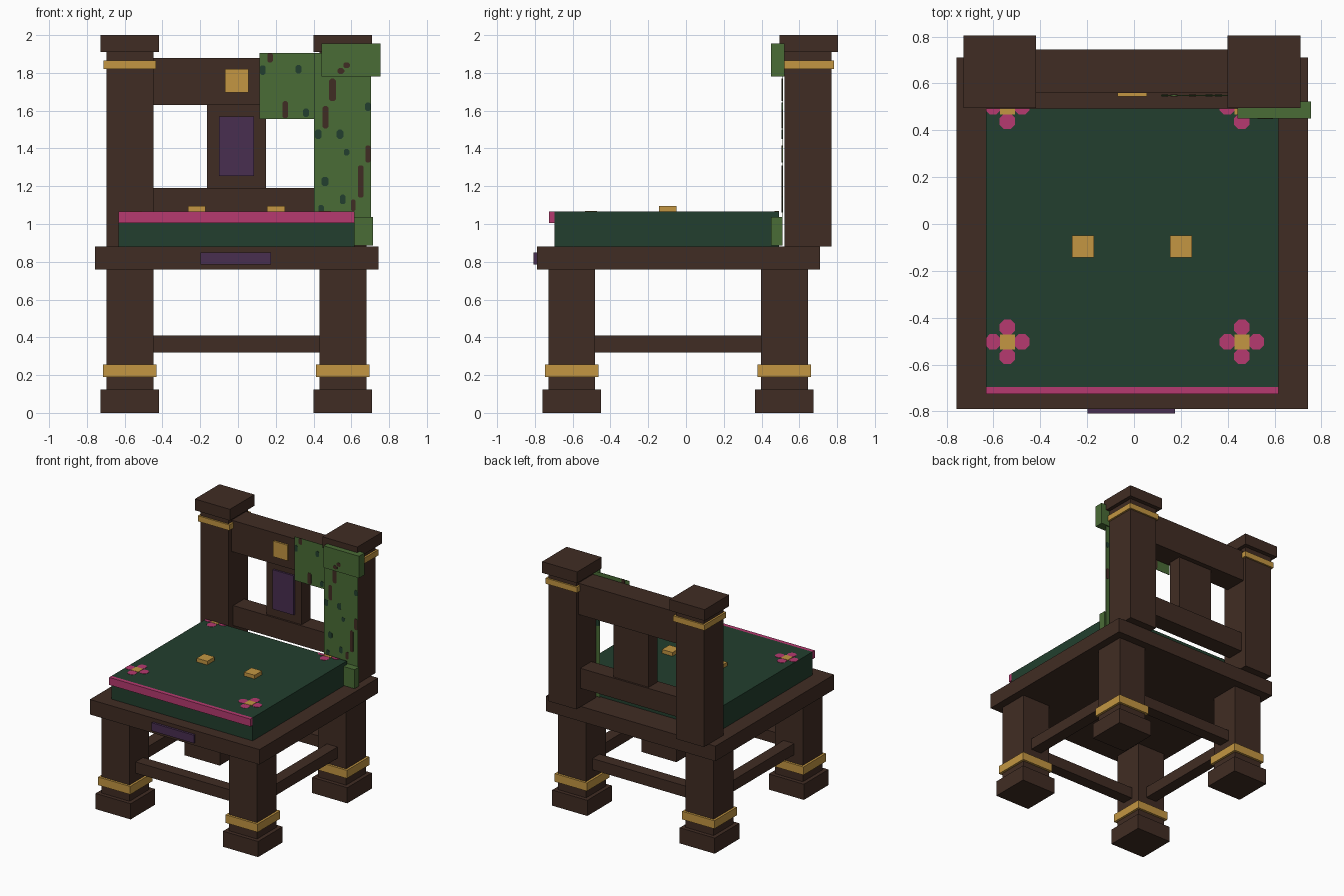
import bpy, bmesh, math

if "Cube" in bpy.data.objects:
    bpy.data.objects.remove(bpy.data.objects["Cube"], do_unlink=True)


def material(name, rgb):
    lin = [((c / 255 + 0.055) / 1.055) ** 2.4 for c in rgb] + [1.0]
    m = bpy.data.materials.new(name)
    m.use_nodes = True
    m.diffuse_color = lin
    m.node_tree.nodes["Principled BSDF"].inputs["Base Color"].default_value = lin
    return m


WOOD = material("dark wood", (64, 44, 35))
GOLD = material("gold", (195, 150, 66))
CLOTH = material("dark green cloth", (34, 63, 46))
PINK = material("pink trim", (182, 58, 112))
PURPLE = material("purple inlay", (72, 46, 80))
LEAF = material("leaf green", (74, 108, 54))


def finish(name, bm, mat):
    bmesh.ops.recalc_face_normals(bm, faces=bm.faces)
    me = bpy.data.meshes.new(name)
    bm.to_mesh(me)
    bm.free()
    me.materials.append(mat)
    ob = bpy.data.objects.new(name, me)
    bpy.context.collection.objects.link(ob)
    return ob


def box(name, x, y, z, mat):
    """Box from (low, high) ranges on each axis."""
    bm = bmesh.new()
    bmesh.ops.create_cube(bm, size=1)
    for v in bm.verts:
        for i, (lo, hi) in enumerate((x, y, z)):
            v.co[i] = lo if v.co[i] < 0 else hi
    return finish(name, bm, mat)


def around(c, half):
    return (c - half, c + half)


def plate(name, outline, offset, depth, mat, upright):
    """Thin extruded outline, lying flat or standing facing the front."""
    bm = bmesh.new()
    if upright:
        vs = [bm.verts.new((a, offset, b)) for a, b in outline]
        move = (0, depth, 0)
    else:
        vs = [bm.verts.new((a, b, offset)) for a, b in outline]
        move = (0, 0, depth)
    f = bm.faces.new(vs)
    ext = bmesh.ops.extrude_face_region(bm, geom=[f], use_keep_orig=True)
    top = [g for g in ext["geom"] if isinstance(g, bmesh.types.BMVert)]
    bmesh.ops.translate(bm, verts=top, vec=move)
    return finish(name, bm, mat)


def octagon(cx, cy, w, h):
    a, b, k = w / 2, h / 2, min(w, h) * 0.28
    return [(cx - a + k, cy - b), (cx + a - k, cy - b), (cx + a, cy - b + k), (cx + a, cy + b - k),
            (cx + a - k, cy + b), (cx - a + k, cy + b), (cx - a, cy + b - k), (cx - a, cy - b + k)]


# Legs, feet, stretchers and back posts
LX, RX, FY, BY, PY = -0.5725, 0.555, -0.605, 0.521, 0.646
for side, x in (("right", LX), ("left", RX)):
    for end, y in (("front", FY), ("back", BY)):
        tag = f"{end}_{side}"
        box(f"{tag}_foot", around(x, 0.155), around(y, 0.155), (0, 0.125), WOOD)
        box(f"{tag}_leg", around(x, 0.124), around(y, 0.124), (0.125, 0.76), WOOD)
        box(f"{tag}_leg_band", around(x, 0.142), around(y, 0.142), (0.19, 0.255), GOLD)
    box(f"{side}_stretcher", around(x, 0.047), (FY + 0.12, BY - 0.12), (0.32, 0.41), WOOD)
    box(f"{side}_back_post", around(x, 0.124), around(PY, 0.124), (0.88, 1.91), WOOD)
    box(f"{side}_post_cap", around(x, 0.155), around(PY + 0.003, 0.155), (1.91, 2.0), WOOD)
    box(f"{side}_post_band", around(x, 0.139), around(PY, 0.137), (1.82, 1.865), GOLD)
for end, y in (("front", FY), ("back", BY)):
    box(f"{end}_stretcher", (LX + 0.12, RX - 0.12), around(y, 0.047), (0.32, 0.41), WOOD)

# Seat slab and its front inlay
box("seat", (-0.757, 0.743), (-0.79, 0.71), (0.76, 0.88), WOOD)
box("seat_inlay", (-0.198, 0.175), (-0.808, -0.79), (0.785, 0.85), PURPLE)

# Backrest
box("top_rail", (LX + 0.12, RX - 0.12), (0.56, 0.745), (1.63, 1.88), WOOD)
box("lower_rail", (LX + 0.12, RX - 0.12), (0.58, 0.72), (1.03, 1.19), WOOD)
box("back_splat", (-0.163, 0.147), (0.595, 0.705), (1.19, 1.63), WOOD)
box("splat_inlay", (-0.1, 0.086), (0.58, 0.595), (1.255, 1.57), PURPLE)
box("rail_ornament", (-0.07, 0.055), (0.545, 0.56), (1.695, 1.82), GOLD)

# Cushion, trim and studs
CX, CY, TOP = (-0.632, 0.617), (-0.695, 0.493), 1.065
box("cushion", CX, CY, (0.88, TOP), CLOTH)
box("cushion_trim", CX, (-0.725, -0.695), (1.005, TOP), PINK)
for side, x in (("right", -0.218), ("left", 0.201)):
    box(f"{side}_stud", around(x, 0.047), around(-0.097, 0.047), (TOP, 1.095), GOLD)


# Cushion flowers, trimmed at the cushion edge
def trim(points):
    out = []
    for a, b in points:
        p = (min(max(a, CX[0]), CX[1]), min(max(b, CY[0]), CY[1]))
        if p not in out:
            out.append(p)
    return out


for side, x in (("right", -0.54), ("left", 0.46)):
    for end, y in (("front", -0.503), ("back", 0.5)):
        tag = f"{end}_{side}"
        for i in range(4):
            dx, dy = round(math.cos(i * math.pi / 2)), round(math.sin(i * math.pi / 2))
            if y + dy * 0.06 > CY[1] + 0.02:
                continue
            plate(f"{tag}_petal_{i}", trim(octagon(x + dx * 0.062, y + dy * 0.062, 0.066, 0.066)),
                  TOP, 0.002, PINK, False)
        square = [(x - 0.032, y - 0.032), (x + 0.032, y - 0.032), (x + 0.032, y + 0.032), (x - 0.032, y + 0.032)]
        plate(f"{tag}_flower_heart", trim(square), TOP, 0.004, GOLD, False)

# Leafy growth over the left post and rail
RAIL_Y, POST_Y, TUFT_Y = 0.547, 0.508, 0.451
box("rail_leaves", (0.115, 0.44), (RAIL_Y, RAIL_Y + 0.004), (1.555, 1.905), LEAF)
box("post_leaves", (0.403, 0.705), (POST_Y, POST_Y + 0.004), (0.885, 1.905), LEAF)
box("upper_leaf_tuft", (0.442, 0.755), (TUFT_Y, 0.522), (1.78, 1.955), LEAF)
box("lower_leaf_tuft", (0.615, 0.715), (0.451, 0.51), (0.885, 1.037), LEAF)

# Bark and shadow-leaf patches: x, z, width, height
patches = (
    (RAIL_Y, WOOD, ((0.17, 1.88, 0.03, 0.05), (0.25, 1.605, 0.03, 0.09))),
    (RAIL_Y, CLOTH, ((0.131, 1.815, 0.028, 0.05), (0.32, 1.82, 0.03, 0.045), (0.36, 1.59, 0.03, 0.045))),
    (POST_Y, WOOD, ((0.463, 1.565, 0.03, 0.12), (0.5, 1.71, 0.035, 0.12), (0.65, 1.225, 0.03, 0.17),
                    (0.688, 1.37, 0.028, 0.09), (0.61, 1.1, 0.025, 0.06))),
    (POST_Y, CLOTH, ((0.46, 1.225, 0.038, 0.05), (0.425, 1.475, 0.035, 0.05), (0.54, 1.475, 0.035, 0.05),
                     (0.575, 1.38, 0.03, 0.035), (0.688, 1.62, 0.03, 0.045), (0.44, 1.08, 0.03, 0.04),
                     (0.555, 1.13, 0.03, 0.05))),
    (TUFT_Y, WOOD, ((0.545, 1.81, 0.035, 0.03), (0.575, 1.84, 0.035, 0.03))),
)
for y, mat, spots in patches:
    kind = "bark_patch" if mat is WOOD else "shadow_leaf"
    for x, z, w, h in spots:
        plate(kind, octagon(x, z, w, h), y - 0.002, 0.008, mat, True)
